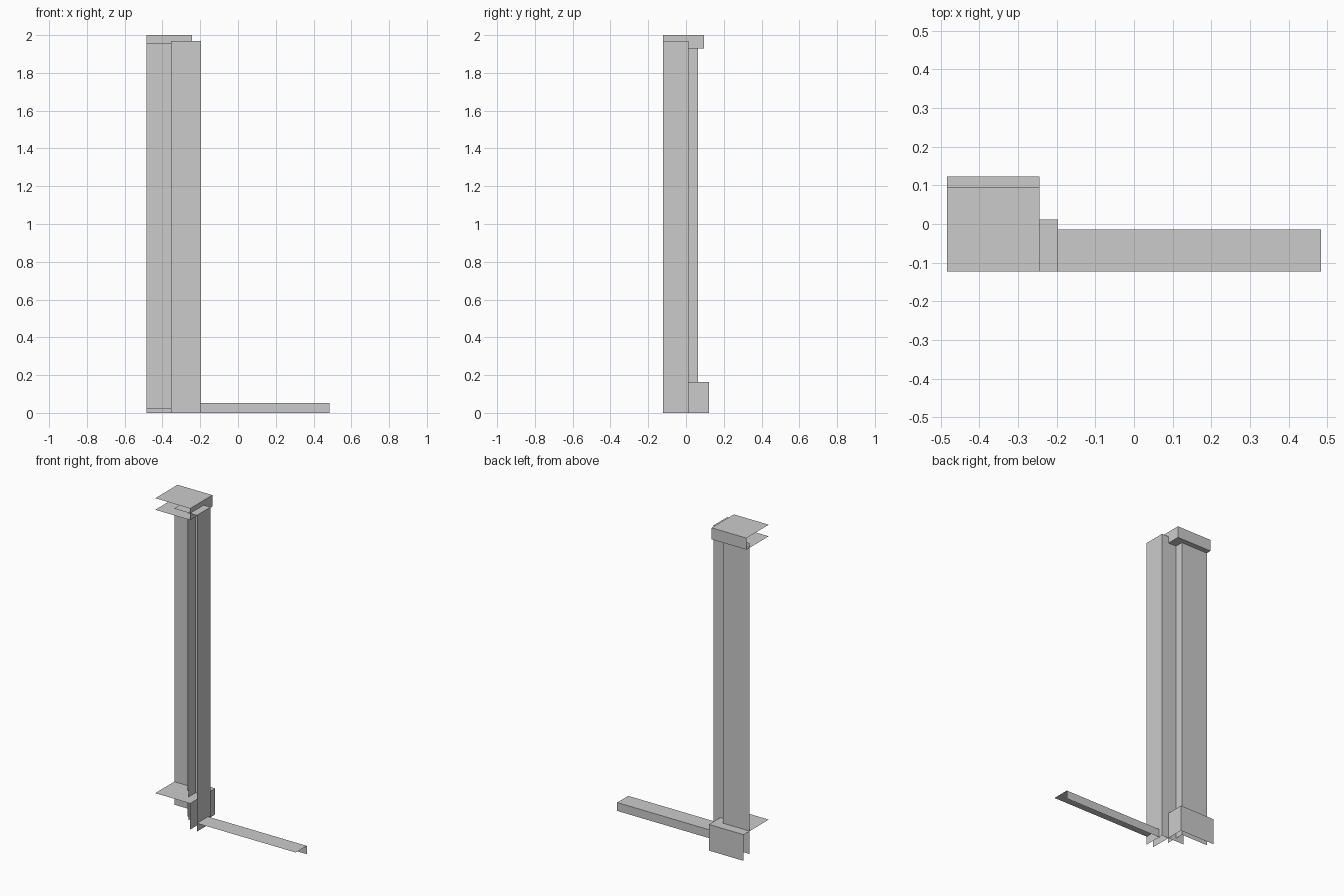
import bpy

if "Cube" in bpy.data.objects:
    bpy.data.objects.remove(bpy.data.objects["Cube"])


def panels(name, faces):
    """Open shell made from axis-aligned rectangles given as (min corner, max corner)."""
    verts, polys, index = [], [], {}
    for lo, hi in faces:
        axis = next(i for i in range(3) if lo[i] == hi[i])
        a, b = [i for i in range(3) if i != axis]
        poly = []
        for ua, ub in ((0, 0), (1, 0), (1, 1), (0, 1)):
            p = list(lo)
            p[a] = (lo, hi)[ua][a]
            p[b] = (lo, hi)[ub][b]
            key = tuple(p)
            if key not in index:
                index[key] = len(verts)
                verts.append(key)
            poly.append(index[key])
        # visible sides face +x, +y and +z
        polys.append(poly[::-1] if axis == 1 else poly)
    mesh = bpy.data.meshes.new(name)
    mesh.from_pydata(verts, [], polys)
    obj = bpy.data.objects.new(name, mesh)
    bpy.context.collection.objects.link(obj)
    return obj


def back(x0, x1, y, z0, z1):
    return (x0, y, z0), (x1, y, z1)


def side(x, y0, y1, z0, z1):
    return (x, y0, z0), (x, y1, z1)


def flat(x0, x1, y0, y1, z):
    return (x0, y0, z), (x1, y1, z)


L, F = -0.484, -0.123      # open left and front limits

# pilaster shaft: back and right faces
panels("pilaster_shaft", [back(L, -0.30, 0.064, 0.02, 1.957),
                          side(-0.30, -0.057, 0.064, 0.02, 1.957)])

# base block
panels("pilaster_base", [back(L, -0.244, 0.123, 0, 0.163),
                         side(-0.244, F, 0.123, 0, 0.163),
                         flat(L, -0.244, F, 0.123, 0.163)])

# cap block, with an underside
cap = panels("pilaster_cap", [back(L, -0.244, 0.096, 1.928, 2.0),
                              side(-0.244, F, 0.096, 1.928, 2.0),
                              flat(L, -0.244, F, 0.096, 2.0),
                              flat(L, -0.244, F, 0.096, 1.928)])
cap.data.polygons[3].flip()

# side trim behind the pilaster
panels("side_trim", [back(-0.355, -0.197, 0.012, 0, 1.97),
                     side(-0.197, F, 0.012, 0, 1.97),
                     flat(-0.355, -0.197, F, 0.012, 1.97)])

# low skirting strip
panels("skirting", [back(-0.202, 0.484, -0.014, 0, 0.052),
                    flat(-0.202, 0.484, F, -0.014, 0.052)])
